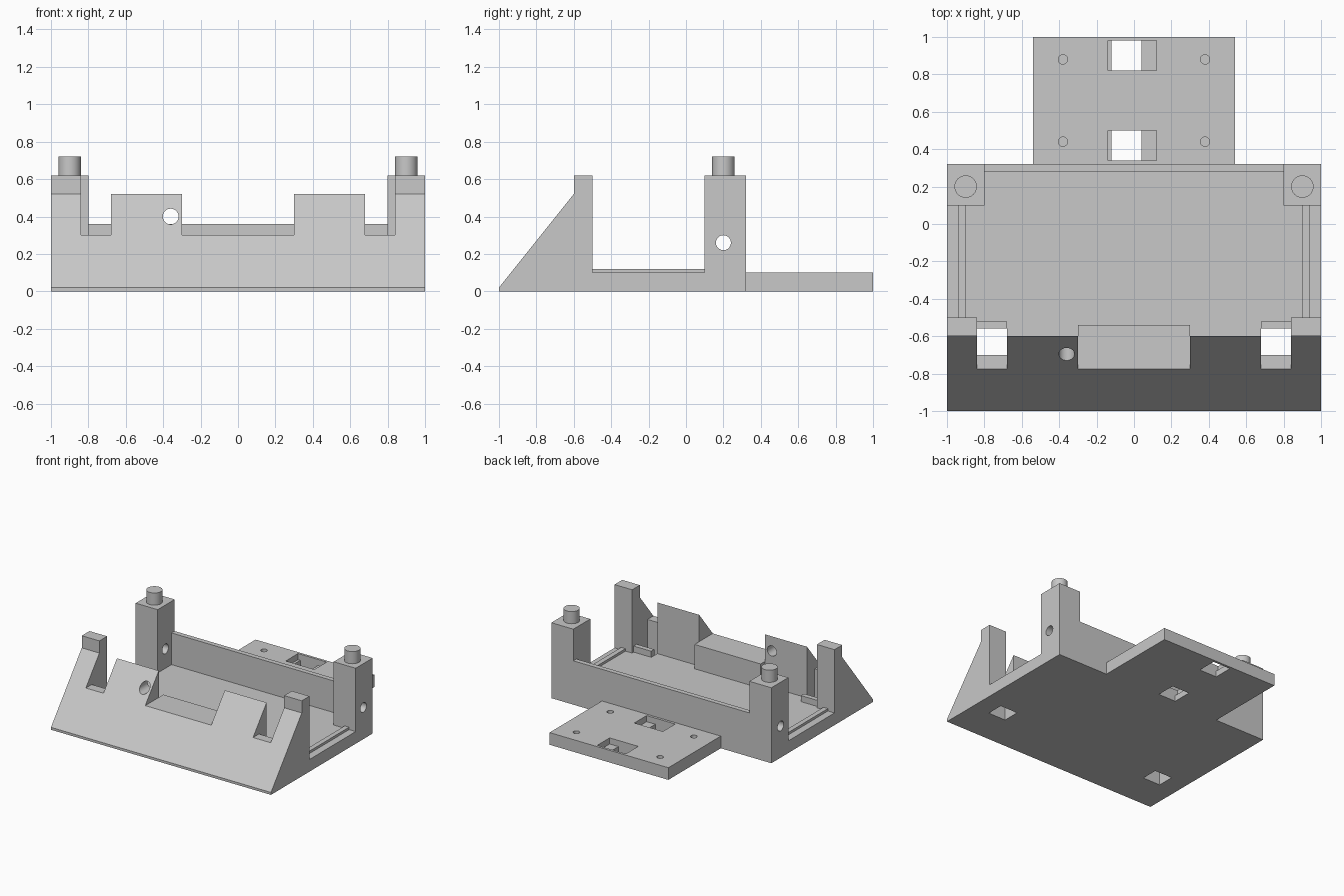
import bpy, bmesh
from mathutils import Matrix, Vector

cube = bpy.data.objects.get("Cube")
if cube:
    bpy.data.objects.remove(cube, do_unlink=True)

grey = bpy.data.materials.new("light grey")
grey.use_nodes = True
grey.diffuse_color = (0.58, 0.58, 0.58, 1)
grey.node_tree.nodes["Principled BSDF"].inputs["Base Color"].default_value = grey.diffuse_color

FLOOR = 0.10
SLOPE = 0.4 / 0.5          # run over rise of the front face


def slope_y(z):
    return -1 + (z - 0.02) * SLOPE


def finish(name, bm):
    bmesh.ops.recalc_face_normals(bm, faces=bm.faces)
    mesh = bpy.data.meshes.new(name)
    bm.to_mesh(mesh)
    bm.free()
    mesh.materials.append(grey)
    ob = bpy.data.objects.new(name, mesh)
    bpy.context.collection.objects.link(ob)
    return ob


def extrude_x(name, profile, x0, x1):
    """Extrude a (y, z) outline from x0 to x1."""
    bm = bmesh.new()
    face = bm.faces.new([bm.verts.new((x0, y, z)) for y, z in profile])
    ext = bmesh.ops.extrude_face_region(bm, geom=[face])["geom"]
    moved = [v for v in ext if isinstance(v, bmesh.types.BMVert)]
    bmesh.ops.translate(bm, verts=moved, vec=(x1 - x0, 0, 0))
    return finish(name, bm)


def box(name, x0, x1, y0, y1, z0, z1):
    return extrude_x(name, [(y0, z0), (y1, z0), (y1, z1), (y0, z1)], x0, x1)


def cylinder(name, centre, radius, length, axis="Z"):
    bm = bmesh.new()
    direction = {"X": (1, 0, 0), "Y": (0, 1, 0), "Z": (0, 0, 1)}[axis]
    turn = Vector(direction).to_track_quat("Z", "Y").to_matrix().to_4x4()
    bmesh.ops.create_cone(bm, cap_ends=True, segments=32, radius1=radius, radius2=radius,
                          depth=length, matrix=Matrix.Translation(centre) @ turn)
    return finish(name, bm)


def activate(ob):
    bpy.ops.object.select_all(action="DESELECT")
    ob.select_set(True)
    bpy.context.view_layer.objects.active = ob


def smooth(ob):
    activate(ob)
    bpy.ops.object.shade_smooth_by_angle()


def cut(ob, *cutters):
    for cutter in cutters:
        cutter.hide_render = True
        mod = ob.modifiers.new("cut", "BOOLEAN")
        mod.operation, mod.solver, mod.object = "DIFFERENCE", "EXACT", cutter
        activate(ob)
        bpy.ops.object.modifier_apply(modifier=mod.name)
        bpy.data.objects.remove(cutter, do_unlink=True)
    smooth(ob)


# Base plate with a bevelled front edge and two slots through it
base = extrude_x("base_plate", [(-1, 0), (-1, 0.02), (slope_y(FLOOR), FLOOR),
                                (0.32, FLOOR), (0.32, 0)], -1, 1)
cut(base, *[box("slot_cutter", min(s * 0.68, s * 0.84), max(s * 0.68, s * 0.84),
                -0.70, -0.56, -0.2, 0.4) for s in (-1, 1)])

# Sloping front: low centre block
front = slope_y(FLOOR)
ledge = [(front, FLOOR), (slope_y(0.3), 0.3)]
extrude_x("centre_block", ledge + [(-0.54, 0.3), (-0.54, FLOOR)], -0.3, 0.3)

for side, s in (("left", 1), ("right", -1)):
    # Sloping panel, slot ledge, rear lip and corner gusset
    panel = extrude_x(side + "_panel", [(front, FLOOR), (-0.6, 0.52), (-0.6, FLOOR)],
                      s * 0.3, s * 0.68)
    if s < 0:
        cut(panel, cylinder("hole_cutter", (-0.36, -0.7, 0.40), 0.042, 0.6, "Y"))
    extrude_x(side + "_slot_ledge", ledge + [(-0.70, 0.3), (-0.70, FLOOR)], s * 0.68, s * 0.84)
    box(side + "_slot_lip", s * 0.68, s * 0.84, -0.56, -0.52, FLOOR, 0.15)
    extrude_x(side + "_front_gusset", [(front, FLOOR), (-0.6, 0.52), (-0.6, 0.62),
                                       (-0.5, 0.62), (-0.5, FLOOR)], s * 0.84, s)
    # Floor rail
    box(side + "_rail", s * 0.90, s * 0.94, -0.5, 0.1, FLOOR, 0.12)
    # Rear post with cross hole and top pin
    post = box(side + "_rear_post", s * 0.8, s, 0.1, 0.32, FLOOR, 0.62)
    cut(post, cylinder("hole_cutter", (s * 0.9, 0.2, 0.26), 0.04, 0.5, "X"))
    smooth(cylinder(side + "_pin", (s * 0.9, 0.2, 0.67), 0.06, 0.10))

# Rear wall between the posts
box("rear_wall", -0.8, 0.8, 0.28, 0.32, FLOOR, 0.36)

# Rear mounting plate with stepped openings and blind screw holes
plate = box("mounting_plate", -0.54, 0.54, 0.32, 1.0, 0, FLOOR)
cutters = []
for y in (0.42, 0.90):
    cutters.append(box("pocket_cutter", -0.14, 0.12, y - 0.08, y + 0.08, 0.05, 0.2))
    cutters.append(box("opening_cutter", -0.12, 0.04, y - 0.08, y + 0.08, -0.1, 0.15))
for x in (-0.38, 0.38):
    for y in (0.44, 0.88):
        cutters.append(cylinder("screw_cutter", (x, y, 0.10), 0.025, 0.12))
cut(plate, *cutters)
